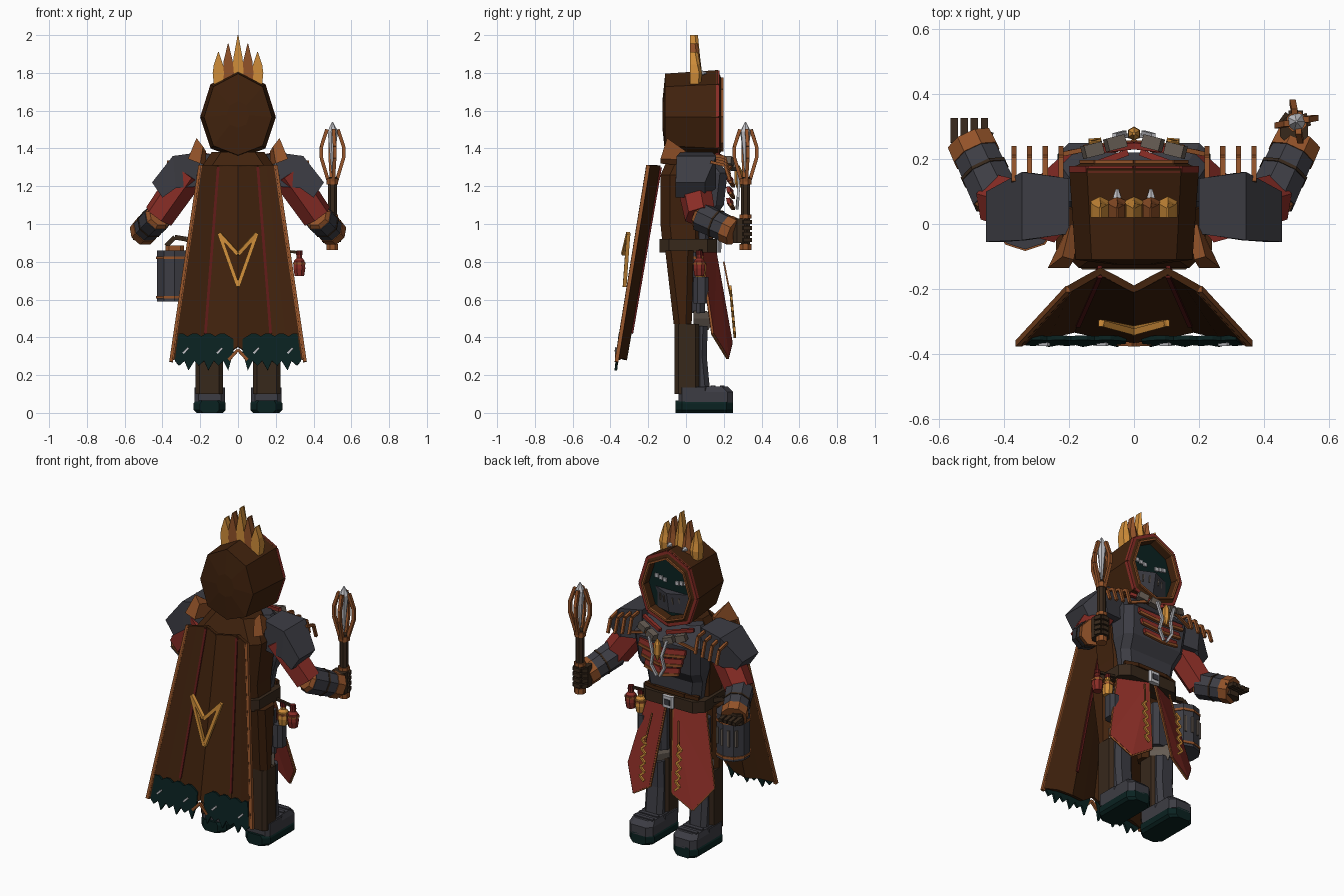
import bpy, bmesh, math
from mathutils import Vector as V

if "Cube" in bpy.data.objects:
    bpy.data.objects.remove(bpy.data.objects["Cube"])


def material(name, *rgb):
    m = bpy.data.materials.new(name)
    m.use_nodes = True
    m.diffuse_color = (*rgb, 1)
    m.node_tree.nodes["Principled BSDF"].inputs["Base Color"].default_value = (*rgb, 1)
    return m


BROWN = material("brown cloth", .052, .016, .004)
LEATHER = material("dark leather", .038, .021, .011)
SLATE = material("slate armour", .046, .046, .057)
TEAL = material("dark teal", .003, .016, .015)
RED = material("red cloth", .25, .026, .019)
MAROON = material("dark red seam", .11, .01, .009)
COPPER = material("copper", .29, .085, .022)
GOLD = material("gold", .63, .27, .042)
SILVER = material("pale silver", .52, .52, .55)
STONE = material("stone grey", .13, .105, .085)


def build(name, verts, faces, mat, solid=0):
    me = bpy.data.meshes.new(name)
    me.from_pydata([tuple(v) for v in verts], [], faces)
    bm = bmesh.new()
    bm.from_mesh(me)
    bmesh.ops.recalc_face_normals(bm, faces=bm.faces)
    bm.to_mesh(me)
    bm.free()
    me.materials.append(mat)
    ob = bpy.data.objects.new(name, me)
    bpy.context.collection.objects.link(ob)
    if solid:
        mod = ob.modifiers.new("thickness", "SOLIDIFY")
        mod.thickness, mod.offset = solid, 0
    return ob


def loft_data(rings, base=0):
    n = len(rings[0])
    faces = [(base + k*n + i, base + k*n + (i+1) % n, base + (k+1)*n + (i+1) % n, base + (k+1)*n + i)
             for k in range(len(rings)-1) for i in range(n)]
    faces += [tuple(base + i for i in range(n)), tuple(base + (len(rings)-1)*n + i for i in range(n))]
    return [p for r in rings for p in r], faces


def loft(name, rings, mat):
    return build(name, *loft_data(rings), mat)


def ring(c, axis, r, n):
    # Regular polygon around a centre, perpendicular to an axis
    axis = V(axis).normalized()
    a = axis.cross(V((0, 0, 1)) if abs(axis.z) < .9 else V((0, 1, 0))).normalized()
    b = axis.cross(a)
    return [V(c) + r*(math.cos(t)*a + math.sin(t)*b) for t in [(i+.5)*math.tau/n for i in range(n)]]


def limb(name, a, b, ra, rb, mat, n=8):
    d = V(b) - V(a)
    return loft(name, [ring(a, d, ra, n), ring(b, d, rb, n)], mat)


def rail(name, pts, r, mat, closed=False, n=4):
    # Bars joined along a path
    verts, faces = [], []
    for a, b in zip(pts, pts[1:] + (pts[:1] if closed else [])):
        d = V(b) - V(a)
        v, f = loft_data([ring(a, d, r, n), ring(b, d, r, n)], len(verts))
        verts += v
        faces += f
    return build(name, verts, faces, mat)


def slab(x0, x1, y0, y1, z, c=.03):
    # Horizontal rectangle with cut corners
    return [(x0+c, y0, z), (x1-c, y0, z), (x1, y0+c, z), (x1, y1-c, z),
            (x1-c, y1, z), (x0+c, y1, z), (x0, y1-c, z), (x0, y0+c, z)]


def box(name, x, y, z, mat, c=.01):
    return loft(name, [slab(*sorted(x), *y, z[0], c), slab(*sorted(x), *y, z[1], c)], mat)


def mix(a, b, t):
    return a + (b-a)*t


# Hood, rims and face
def octagon(y, s=1, sz=None, zc=1.58):
    half = [(0, .235), (.145, .16), (.2, -.015), (.145, -.18), (0, -.235), (-.145, -.18), (-.2, -.015), (-.145, .16)]
    return [V((x*s, y, zc + z*(sz or s))) for x, z in half]


loft("hood", [octagon(-.125, .3), octagon(-.11, .9, .92), octagon(.17), octagon(.188, .8),
              octagon(.13, .76)], BROWN)
rail("hood_red_rim", octagon(.168, .95), .014, RED, True)
rail("hood_copper_rim", octagon(.192, .81), .008, COPPER, True)
build("face", octagon(.14, .78), [tuple(range(8))], TEAL)
loft("face_mask", [[(-.135, .13, z), (0, y, z), (.135, .13, z)] for z, y in ((1.43, .165), (1.555, .19))], SLATE)
for s in (-1, 1):
    for i in range(3):
        box("eye_mark", (s*(.03+i*.028), s*(.053+i*.028)), (.14, .149), (1.6+i*.006, 1.623+i*.006), SILVER, .001)
    for x in (.03, .065):
        rail("mask_slit", [(s*x, .19-x*.45, 1.53), (s*x, .182-x*.4, 1.49)], .005, STONE)

# Crown of five house-shaped spikes with flat backs
for i in range(-2, 3):
    x, top = i*.052, 2 - abs(i)*.045
    loft("crown_spike", [[(x-w, .02, z), (x+w, .02, z), (x+w, y, z), (x, y+.015, z), (x-w, y, z)] for z, w, y in
                         ((1.74, .024, .065), (1.8, .03, .07), (mix(1.8, top, .4), .024, .06), (top, .002, .048))],
         COPPER if i % 2 else GOLD)
    if i % 2:
        limb("crown_gem", (x, .08, 1.8), (x, .108, 1.8), .015, .005, SILVER, 6)

# Torso, breastplate and belt
loft("coat", [slab(-w, w, y0, y1, z, .05) for z, w, y0, y1 in
              ((.85, .19, -.12, .1), (1.0, .19, -.135, .1), (1.26, .22, -.135, .1), (1.38, .14, -.08, .09))], BROWN)
loft("breastplate", [slab(-w, w, .03, y, z, .04) for z, w, y in
                     ((.9, .17, .14), (1.03, .19, .15), (1.1, .21, .2), (1.27, .225, .22), (1.37, .17, .14))], SLATE)
loft("belt", [slab(-.21, .21, -.14, .165, z, .05) for z in (.85, .92)], LEATHER)
box("buckle", (-.038, .038), (.16, .185), (.85, .92), SILVER)
box("buckle_centre", (-.02, .02), (.18, .189), (.868, .902), SLATE, .002)
rail("waist_sash", [(-.18, .13, .935), (-.1, .15, .94), (.1, .15, .94), (.18, .13, .935)], .016, BROWN)
for s in (-1, 1):
    for i in range(3):
        z, w = 1.1 + i*.06, .115 + i*.02
        build("chest_band", [(0, .245, z-.015), (s*w, .228, z+.008), (s*w, .222, z+.038), (0, .24, z+.02)],
              [(0, 1, 2, 3)], RED, .02)
        rail("band_trim", [(0, .25, z-.018), (s*w, .235, z+.004)], .012, COPPER)
    rail("collar_strap", [(s*.1, .24, 1.31), (s*.22, .215, 1.27)], .01, COPPER)
    rail("collar_inner", [(s*.02, .22, 1.335), (s*.17, .165, 1.365)], .014, RED)
    for i in range(2):
        a = V((s*(.03+i*.07), .256-i*.022, 1.3+i*.022))
        rail("collar_link", [a, a + V((s*.055, -.014, .018))], .028, STONE)
    rail("pendant_chain", [(s*.06, .272, 1.31), (s*.03, .28, 1.21), (s*.045, .275, 1.14), (s*.01, .27, 1.08)], .01, SILVER)
loft("pendant", [ring((0, .278, z), (0, 0, 1), r, 6) for z, r in ((1.18, .005), (1.22, .022), (1.28, .02), (1.31, .005))], GOLD)

# Arms, shoulders and legs, mirrored
for s in (-1, 1):
    sections = [(.2, 1.2, .2, 1.38, -.03, .14), (.33, 1.19, .345, 1.36, -.05, .16), (.4, 1.14, .455, 1.22, -.055, .1)]
    loft("shoulder_pad", [[(s*a, y0, za), (s*b, y0, zb), (s*b, y1, zb), (s*a, y1, za)]
                          for a, za, b, zb, y0, y1 in sections], SLATE)
    loft("collar_flap", [[(s*.2, -.135, 1.32), (s*.265, -.135, 1.345), (s*.22, -.1, 1.455), (s*.185, -.11, 1.41)],
                         [(s*.17, -.02, 1.31), (s*.205, -.01, 1.34), (s*.195, 0, 1.385), (s*.17, -.01, 1.385)]], COPPER)
    for i in range(4):
        x = s*(.225 + i*.048)
        rail("shoulder_rib", [(x, .13, 1.365-i*.012), (x, .205, 1.355-i*.015), (x, .232, 1.26-i*.01)], .011, COPPER)
    shoulder, elbow, wrist = V((s*.26, .03, 1.27)), V((s*.42, .075, 1.04)), V((s*.5, .245, .96))
    limb("upper_arm", shoulder, elbow, .092, .084, RED, 6)
    limb("elbow_cuff", mix(elbow, wrist, -.08), mix(elbow, wrist, .05), .06, .078, COPPER)
    limb("forearm", mix(elbow, wrist, .03), wrist, .08, .072, SLATE)
    limb("forearm_band", mix(elbow, wrist, .47), mix(elbow, wrist, .52), .08, .08, LEATHER)
    limb("wrist_cuff", mix(elbow, wrist, .8), mix(elbow, wrist, 1.06), .078, .076, COPPER)

    # Thigh, shin, knee and boot
    loft("thigh", [slab(s*.14-w, s*.14+w, y0, y1, z, .03) for z, w, y0, y1 in
                   ((.47, .085, -.065, .03), (.86, .1, -.11, .04))], BROWN)
    box("thigh_plate", (s*.075, s*.21), (.03, .1), (.53, .8), SLATE, .025)
    box("shin", (s*.08, s*.225), (-.06, .07), (.1, .47), LEATHER, .02)
    loft("shin_plate", [slab(s*.15-.06, s*.15+.06, .05, y, z, .025) for z, y in ((.14, .125), (.3, .11), (.46, .115))], SLATE)
    loft("knee_guard", [[(s*.08, .04, z), (s*.15, y, z), (s*.22, .04, z)] for z, y in
                        ((.44, .12), (.5, .15), (.54, .11))], STONE)
    box("boot_cuff", (s*.07, s*.23), (-.04, .12), (.06, .135), SLATE, .02)
    loft("boot", [slab(s*.15-w, s*.15+w, -.035, y, z, .03) for z, w, y in ((.055, .08, .25), (.11, .08, .25), (.14, .07, .22))], SLATE)
    for y in (.13, .18):
        box("boot_strap", (s*.085, s*.215), (y, y+.025), (.1, .146), SLATE, .004)
    loft("sole", [slab(s*.15-w, s*.15+w, -.055, .25, z, .035) for z, w in ((0, .07), (.015, .085), (.05, .085), (.065, .075))], TEAL)

    # Split front skirt with gold embroidery
    panel = [(s*.025, .155, .85), (s*.19, .08, .85), (s*.29, .14, .42), (s*.2, .22, .29), (s*.075, .24, .37)]
    build("skirt_panel", panel, [(0, 1, 2), (0, 2, 3), (0, 3, 4)], RED, .016)
    rail("skirt_trim", [V(p) for p in panel], .008, COPPER, True)
    rail("skirt_embroidery", [(s*(.105 + .03*(i % 2)), .234+i*.0025, .67-i*.027) for i in range(11)], .009, GOLD)
    rail("skirt_cord", [(s*.09, .2, .8), (s*.115, .235, .62)], .006, COPPER)

# Open hand and gripping hand
box("open_palm", (-.555, -.455), (.21, .27), (.915, .985), LEATHER, .02)
for i in range(4):
    x = -.553 + i*.031
    rail("open_finger", [(x, .25, .96), (x, .325, .95)], .016, LEATHER)
rail("open_thumb", [(-.46, .24, .95), (-.445, .28, .97)], .017, LEATHER)
box("gripping_palm", (.45, .535), (.25, .33), (.9, 1.03), LEATHER, .02)
for i in range(4):
    z = .915 + i*.032
    rail("gripping_finger", [(.455, .31, z), (.475, .338, z), (.52, .338, z), (.535, .3, z)], .016, LEATHER)

# Sceptre with caged crystal
SX, SY = .5, .315
limb("sceptre_shaft", (SX, SY, .87), (SX, SY, 1.25), .026, .026, LEATHER)
for z0, z1 in ((.862, .895), (1.03, 1.05), (1.21, 1.24)):
    limb("sceptre_band", (SX, SY, z0), (SX, SY, z1), .033, .033, COPPER)
for i in range(4):
    dx, dy = math.cos(i*math.pi/2 + .2), math.sin(i*math.pi/2 + .2)
    rail("sceptre_prong", [(SX+dx*r, SY+dy*r, z) for r, z in ((.02, 1.22), (.06, 1.35), (.06, 1.41), (.03, 1.5))], .013, COPPER)
loft("crystal", [ring((SX, SY, z), (0, 0, 1), r, 7) for z, r in ((1.27, .006), (1.4, .018), (1.49, .029), (1.54, .003))], SILVER)

# Lantern on one hip, flasks on the other
LX, LY = -.335, .02
limb("lantern", (LX, LY, .59), (LX, LY, .86), .098, .098, SLATE, 10)
for z in (.605, .815):
    limb("lantern_band", (LX, LY, z), (LX, LY, z+.014), .103, .103, COPPER, 10)
for i in range(4):
    t = math.radians(60 + i*25)
    p = V((LX + .096*math.cos(t), LY + .096*math.sin(t), .68))
    rail("lantern_slit", [p, p + V((0, 0, .1))], .009, STONE)
box("lantern_lid", (LX-.05, LX+.05), (LY-.05, LY+.05), (.855, .885), COPPER, .02)
rail("lantern_handle", [(LX-.045, LY, .885), (LX, LY, .93), (LX+.06, LY, .92), (-.2, LY, .89)], .018, LEATHER)
rail("flask_strap", [(.2, .08, .86), (.32, .07, .85)], .01, LEATHER)
for x, y, z, mat in ((.325, .07, .725, RED), (.255, .075, .72, GOLD)):
    loft("flask", [ring((x, y, z+h), (0, 0, 1), r, 8) for h, r in ((0, .027), (.04, .034), (.08, .03), (.095, .016), (.115, .016))], mat)
    limb("flask_band", (x, y, z+.06), (x, y, z+.072), .036, .036, COPPER)
    limb("flask_cork", (x, y, z+.11), (x, y, z+.135), .019, .017, MAROON)
loft("hip_pouch", [slab(.19, .26, .04, .12, z, .02) for z in (.58, .72)], SLATE)


# Cape: pleated sheet, u runs across and z runs down
def cape(u, z, off=0):
    t, a = (1.31-z)/1.01, abs(u)
    fold = 1 - abs(a-.52)/(.52 if a < .52 else .48)
    y = mix(mix(-.2, -.145, fold), mix(-.363, -.32, fold), t)
    return V((u*(.2 + .15*t), y - off, z))


def hem_point(u, z):
    # The hem hangs flat behind the pleats
    p = cape(u, z)
    return V((p.x, -.35 - (.42-z)*.11, z))


cols = [-1, -.76, -.52, -.26, 0, .26, .52, .76, 1]
hem = [.28, .29, .28, .29, .35, .29, .28, .29, .28]
pts = [cape(u, 1.31) for u in cols] + [cape(u, z) for u, z in zip(cols, hem)]
build("cape", pts, [(i, i+1, i+10, i+9) for i in range(8)], BROWN, .022)
rail("cape_top_band", [cape(u, 1.3) for u in cols], .014, BROWN)
for s in (-1, 1):
    rail("cape_edge_trim", [cape(s, 1.31), cape(s, .27)], .014, COPPER)
    for off in (.012, -.012):
        rail("cape_seam", [cape(s*.52, 1.3, off), cape(s*.52, .42, off)], .01, MAROON)
    rail("cape_notch_trim", [cape(0, .335, .012), cape(s*.14, .28, .012)], .011, COPPER)
    us = [.07 + i*.073 for i in range(13)]
    top = [hem_point(s*u, .42 - .015*(i % 3 == 1) - .03*(i == 0)) for i, u in enumerate(us)]
    low = [hem_point(s*u, (.275 if i % 2 == 0 else .225 + .025*(i % 4 == 3)) + .05*(i == 0)) for i, u in enumerate(us)]
    build("ragged_hem", top + low, [(i, i+1, i+14, i+13) for i in range(12)], TEAL, .014)
    for u in (.28, .8):
        a = hem_point(s*u, .33)
        rail("hem_stitch", [a + V((-.014, -.01, -.014)), a + V((.014, -.01, .014))], .008, SILVER)
rail("cape_emblem", [(-.1, -.305, .95), (0, -.325, .67), (.1, -.305, .95), (0, -.332, .84)], .014, GOLD, True)
